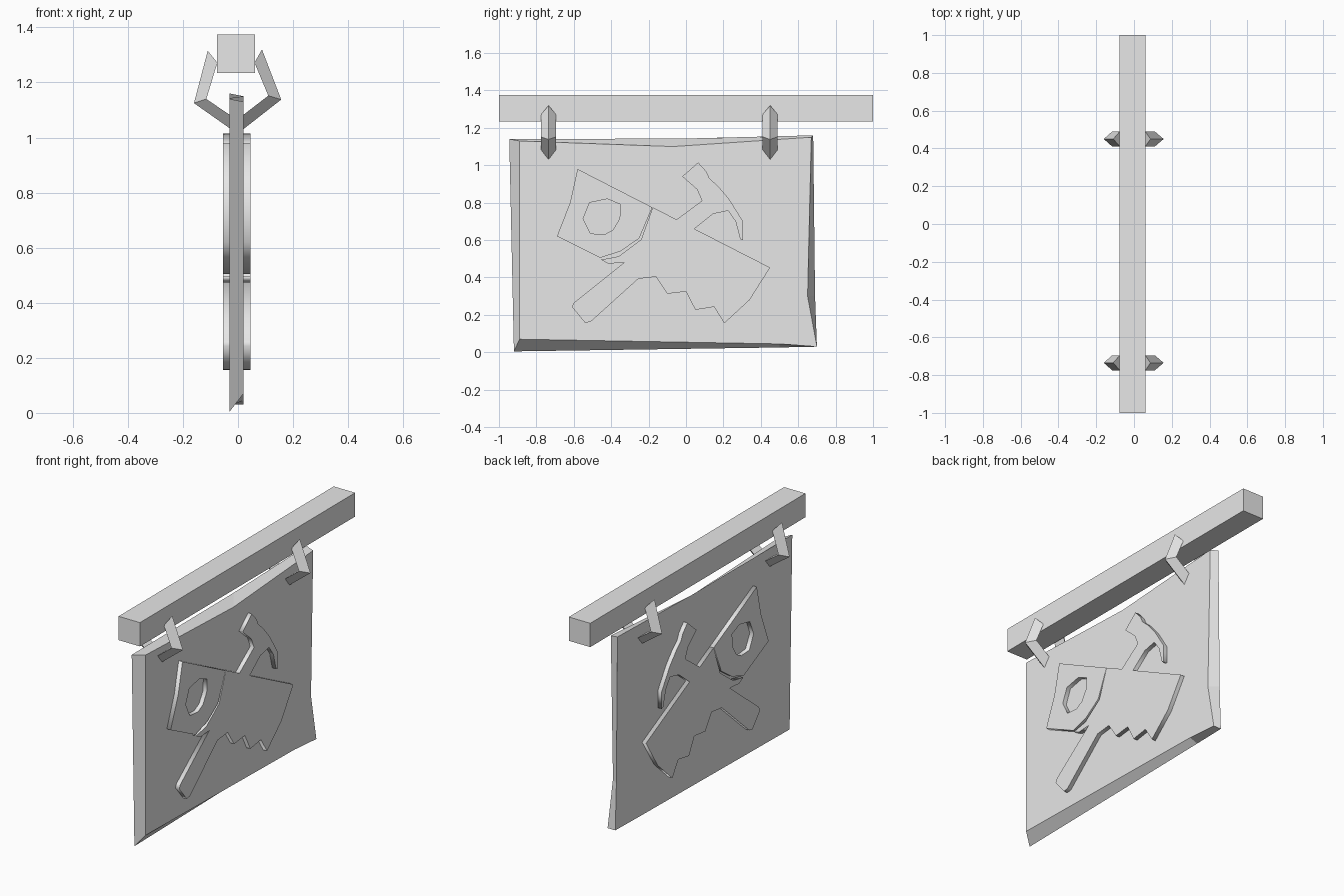
import bpy, bmesh
from math import pi

cube = bpy.data.objects.get("Cube")
if cube:
    bpy.data.objects.remove(cube)

grey = bpy.data.materials.new("plain grey")
grey.use_nodes = True
COLOUR = (0.8, 0.8, 0.8, 1)
grey.diffuse_color = COLOUR
grey.node_tree.nodes["Principled BSDF"].inputs["Base Color"].default_value = COLOUR


def loft(name, sections):
    """Skin a row of matching closed sections and cap both ends."""
    bm = bmesh.new()
    rings = [[bm.verts.new(p) for p in s] for s in sections]
    for a, b in zip(rings, rings[1:]):
        n = len(a)
        for i in range(n):
            j = (i + 1) % n
            bm.faces.new((a[i], a[j], b[j], b[i]))
    bm.faces.new(rings[0])
    bm.faces.new(rings[-1])
    bmesh.ops.recalc_face_normals(bm, faces=bm.faces)
    mesh = bpy.data.meshes.new(name)
    bm.to_mesh(mesh)
    bm.free()
    mesh.materials.append(grey)
    obj = bpy.data.objects.new(name, mesh)
    bpy.context.collection.objects.link(obj)
    return obj


def emblem(name, *outlines):
    """Flat plate from (y, z) outlines, standing proud of both board faces."""
    curve = bpy.data.curves.new(name, "CURVE")
    curve.dimensions = "2D"
    curve.fill_mode = "BOTH"
    curve.extrude = 0.05
    for pts in outlines:
        spline = curve.splines.new("POLY")
        spline.points.add(len(pts) - 1)
        for point, (y, z) in zip(spline.points, pts):
            point.co = (y, z, 0, 1)
        spline.use_cyclic_u = True
    obj = bpy.data.objects.new(name, curve)
    bpy.context.collection.objects.link(obj)
    obj.location.x = -0.005
    obj.rotation_euler = (pi / 2, 0, pi / 2)
    curve.materials.append(grey)
    bpy.ops.object.select_all(action="DESELECT")
    obj.select_set(True)
    bpy.context.view_layer.objects.active = obj
    bpy.ops.object.convert(target="MESH")


# Hanging beam
loft("beam", [[(x, y, z) for x, z in ((-.077, 1.235), (.062, 1.235), (.062, 1.375), (-.077, 1.375))]
              for y in (-1, 1)])

# Rough-hewn board: a wide back outline and a chamfered front outline
back = [(-.945, 1.14), (0, 1.143), (.68, 1.16), (.69, .3), (.70, .03), (.5, .026), (-.92, .005)]
front = [(-.89, 1.13), (-.07, 1.1), (.67, 1.15), (.65, .3), (.70, .03), (.5, .045), (-.89, .07)]
loft("board", [[(-.03, y, z) for y, z in back], [(.02, y, z) for y, z in front]])

# Bent three-sided hooks on both sides of the beam: (outer ridge, inner edge) as x, z
hook_paths = {
    "right": [((-.11, 1.315), (-.075, 1.272)), ((-.16, 1.125), (-.115, 1.14)), ((-.015, 1.023), (-.015, 1.072))],
    "left": [((.087, 1.32), (.06, 1.272)), ((.157, 1.138), (.11, 1.152)), ((.01, 1.023), (.01, 1.075))],
}
for place, y in (("front", -.735), ("rear", .45)):
    for side, path in hook_paths.items():
        loft(f"{place}_{side}_hook",
             [[(o[0], y, o[1]), (i[0], y + .04, i[1]), (i[0], y - .04, i[1])] for o, i in path])

# Raised emblem: pierced blade
emblem("pierced_blade",
       [(-.58, .98), (-.18, .775), (-.25, .61), (-.35, .54), (-.46, .505), (-.69, .62), (-.62, .80)],
       [(-.42, .82), (-.35, .79), (-.355, .715), (-.39, .655), (-.435, .63), (-.51, .635), (-.55, .715), (-.515, .80)])

# Raised emblem: crossed tools with a pick head, a toothed blade and a handle
emblem("crossed_tools",
       [(-.178, .775), (-.05, .71), (.085, .81), (.06, .87), (-.02, .94), (.065, 1.015), (.11, .965),
        (.125, .93), (.17, .89), (.23, .82), (.305, .70), (.305, .60), (.29, .605), (.265, .70),
        (.225, .757), (.145, .74), (.045, .66), (.45, .453), (.34, .28), (.205, .155), (.15, .243),
        (.05, .227), (0, .325), (-.10, .313), (-.16, .404), (-.255, .393), (-.51, .163), (-.54, .158),
        (-.61, .243), (-.60, .265), (-.33, .48), (-.415, .474), (-.455, .495), (-.36, .513), (-.24, .603)])
